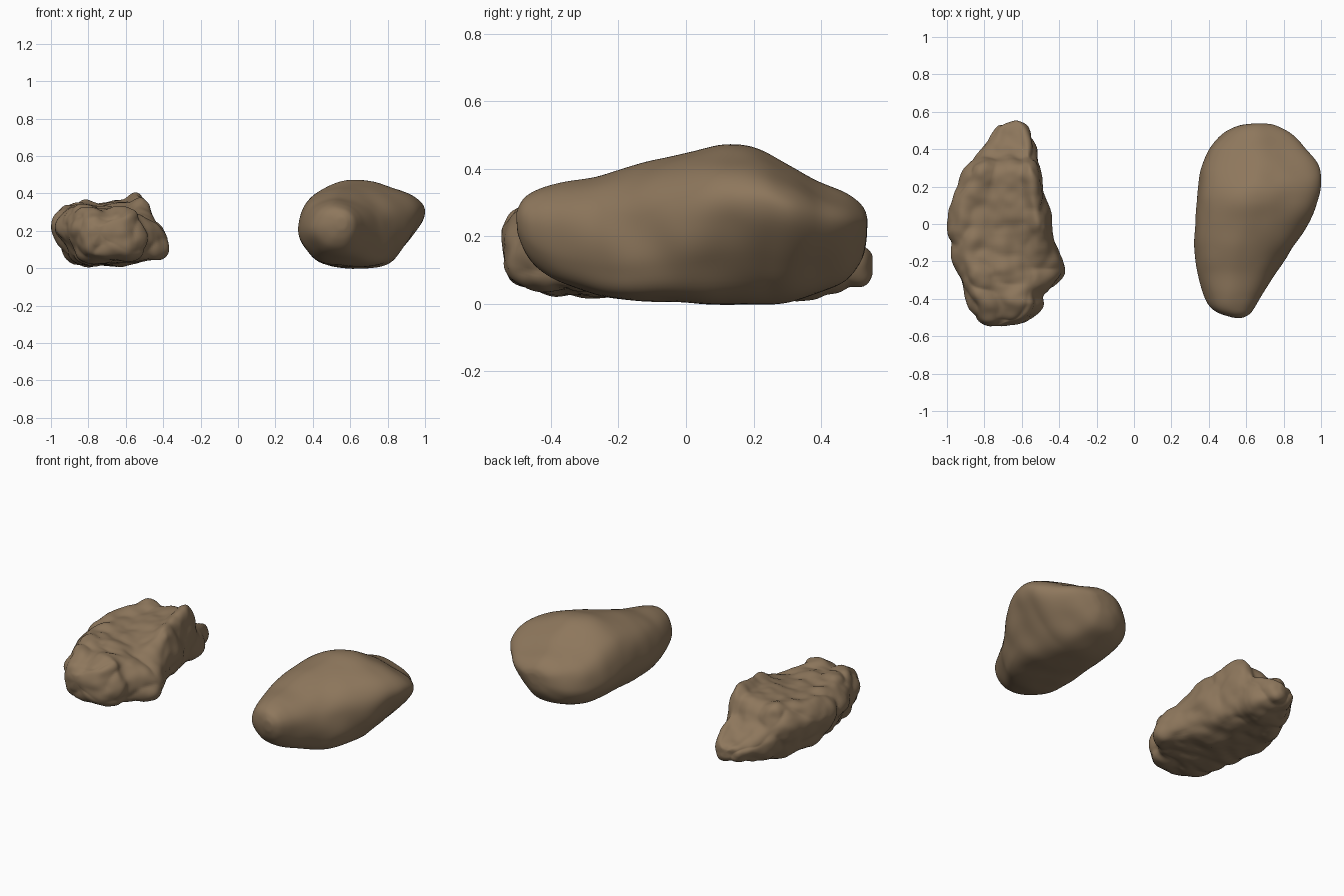
import bpy
import bmesh
import math
from mathutils import Vector, noise

cube = bpy.data.objects.get("Cube")
if cube:
    bpy.data.objects.remove(cube, do_unlink=True)

stone = bpy.data.materials.new("brown stone")
stone.use_nodes = True
colour = (0.27, 0.185, 0.108, 1)
stone.diffuse_color = colour
shader = next(n for n in stone.node_tree.nodes if n.type == "BSDF_PRINCIPLED")
shader.inputs["Base Color"].default_value = colour
shader.inputs["Roughness"].default_value = 0.9

AROUND = 90
PER_SPAN = 8


def spline(points, t, closed):
    """Catmull-Rom point at t in 0..1 through a list of tuples."""
    count = len(points)
    spans = count if closed else count - 1
    i = min(int(t * spans), spans - 1)
    f = t * spans - i

    def pick(k):
        k = k % count if closed else max(0, min(count - 1, k))
        return Vector(points[k])

    a, b, c, d = (pick(i + k) for k in (-1, 0, 1, 2))
    return b + (c - a) * (f / 2) + (a * 2 - b * 5 + c * 4 - d) * (f * f / 2) \
        + (b * 3 - a - c * 3 + d) * (f ** 3 / 2)


def section_at(sections, y, t):
    """Point at t on the outline blended from the keyed sections at y."""
    point = spline(sections[0][1], t, True)
    for (y0, _), (y1, outline) in zip(sections, sections[1:]):
        mix = max(0, min(1, (y - y0) / (y1 - y0)))
        point = point.lerp(spline(outline, t, True), mix)
    return point


def build_rock(name, stations, sections, relief, smoothing, angle):
    """Loft sections along y, soften them, then carve relief along normals."""
    bm = bmesh.new()
    rings = []
    steps = (len(stations) - 1) * PER_SPAN
    for s in range(steps + 1):
        y, x0, x1, z0, z1 = spline(stations, s / steps, False)
        ring = []
        for k in range(AROUND):
            u, v = section_at(sections, y, k / AROUND)
            ring.append(bm.verts.new((x0 + u * (x1 - x0), y, z0 + v * (z1 - z0))))
        rings.append(ring)
    for a, b in zip(rings, rings[1:]):
        for k in range(AROUND):
            n = (k + 1) % AROUND
            bm.faces.new((a[k], a[n], b[n], b[k]))
    # End caps
    for ring in (rings[0], rings[-1]):
        centre = sum((v.co for v in ring), Vector()) / AROUND
        pole = bm.verts.new(centre)
        for k in range(AROUND):
            bm.faces.new((ring[k], ring[(k + 1) % AROUND], pole))
    bmesh.ops.recalc_face_normals(bm, faces=bm.faces)
    for _ in range(smoothing):
        bmesh.ops.smooth_vert(bm, verts=bm.verts, factor=0.5,
                              use_axis_x=True, use_axis_y=True, use_axis_z=True)
    bm.normal_update()
    moved = [v.co + v.normal * relief(v.co) for v in bm.verts]
    for v, co in zip(bm.verts, moved):
        v.co = co
    mesh = bpy.data.meshes.new(name)
    bm.to_mesh(mesh)
    bm.free()
    mesh.materials.append(stone)
    rock = bpy.data.objects.new(name, mesh)
    bpy.context.collection.objects.link(rock)
    bpy.ops.object.select_all(action="DESELECT")
    rock.select_set(True)
    bpy.context.view_layer.objects.active = rock
    bpy.ops.object.shade_smooth_by_angle(angle=math.radians(angle))


# Smooth boulder: stations are y, x min, x max, z min, z max
smooth_stations = [
    (-.5, .53, .58, .21, .27), (-.48, .46, .62, .15, .31), (-.44, .405, .65, .1, .335),
    (-.37, .37, .69, .06, .355), (-.25, .335, .765, .025, .38), (-.1, .32, .87, .01, .43),
    (.02, .325, .945, .005, .455), (.12, .335, .975, 0, .472), (.21, .345, .995, 0, .457),
    (.31, .365, .985, .01, .405), (.4, .405, .91, .035, .355), (.48, .475, .84, .07, .32),
    (.525, .56, .77, .13, .285), (.54, .64, .72, .19, .25)]
nose = [(0, .52), (.12, .84), (.4, 1), (.72, .95), (.94, .76), (1, .52),
        (.93, .24), (.7, .03), (.32, .03), (.08, .24)]
shoulder = [(0, .52), (.12, .86), (.42, 1), (.72, .92), (.93, .74), (1, .5),
            (.98, .22), (.84, .02), (.28, .02), (.07, .22)]
undercut = [(0, .46), (.1, .82), (.42, 1), (.73, .93), (.96, .8), (1, .62),
            (.84, .3), (.6, .02), (.24, .03), (.06, .22)]


def gentle_relief(p):
    return 0.007 * noise.noise(p * 4) + 0.005 * noise.noise(p * 8)


build_rock("smooth_boulder", smooth_stations,
           [(-.42, nose), (-.2, shoulder), (.25, undercut)], gentle_relief, 3, 50)

# Rough boulder: a ridge along its left edge drops to a low tail at the back
rough_stations = [
    (-.54, -.78, -.7, .13, .23), (-.515, -.83, -.57, .07, .28), (-.45, -.87, -.5, .045, .315),
    (-.38, -.9, -.49, .035, .335), (-.32, -.92, -.42, .03, .34), (-.24, -.95, -.365, .025, .345),
    (-.12, -.975, -.405, .02, .355), (0, -1, -.445, .02, .375), (.12, -.98, -.47, .02, .385),
    (.21, -.94, -.485, .02, .395), (.28, -.905, -.5, .02, .4), (.33, -.875, -.515, .02, .36),
    (.37, -.845, -.525, .025, .27), (.45, -.79, -.545, .04, .2), (.52, -.735, -.58, .06, .165),
    (.54, -.69, -.62, .09, .14)]
front = [(0, .6), (.07, .86), (.2, .97), (.48, .95), (.72, 1), (.88, .92),
         (.96, .65), (1, .35), (.93, .1), (.7, .02), (.2, 0), (.06, .32)]
ledge = [(0, .6), (.08, .88), (.2, .97), (.48, .92), (.64, .84), (.78, .68),
         (.94, .5), (1, .28), (.93, .08), (.65, .02), (.2, 0), (.06, .34)]
ridge = [(0, .6), (.07, .8), (.22, .89), (.45, .85), (.74, .93), (.88, 1),
         (.96, .84), (1, .5), (.92, .12), (.65, 0), (.22, .02), (.06, .32)]


def craggy_relief(p):
    lumps = 0.013 * noise.noise(p * 6)
    cracks = 0.028 * (abs(noise.noise(p * 7 + Vector((3, 1, 7)))) - 0.22)
    grain = 0.006 * noise.noise(p * 18)
    return lumps + cracks + grain


build_rock("rough_boulder", rough_stations,
           [(-.42, front), (-.24, ledge), (-.02, ridge)], craggy_relief, 2, 40)
